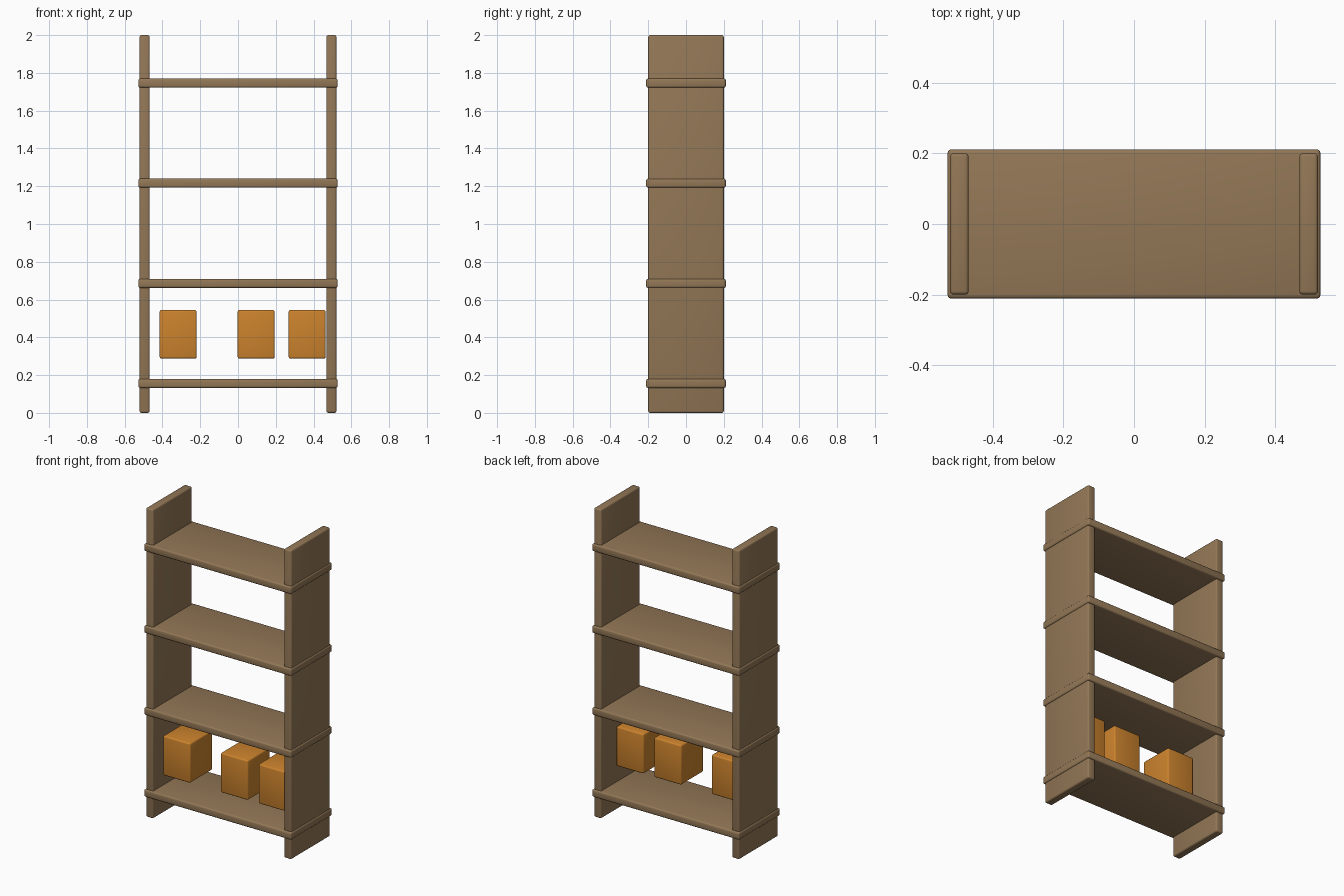
import bpy

if "Cube" in bpy.data.objects:
    bpy.data.objects.remove(bpy.data.objects["Cube"], do_unlink=True)


def material(name, rgb):
    m = bpy.data.materials.new(name)
    m.use_nodes = True
    m.diffuse_color = (*rgb, 1)
    m.node_tree.nodes["Principled BSDF"].inputs["Base Color"].default_value = (*rgb, 1)
    return m


def box(name, size, centre, mat, radius=0.01):
    """Box with softly rounded edges."""
    bpy.ops.mesh.primitive_cube_add(size=1, location=centre)
    ob = bpy.context.object
    ob.name = name
    ob.scale = size
    bpy.ops.object.transform_apply(location=False, rotation=False, scale=True)
    ob.data.materials.append(mat)
    bevel = ob.modifiers.new("Rounded edges", "BEVEL")
    bevel.width = radius
    bevel.segments = 3
    bpy.ops.object.modifier_apply(modifier=bevel.name)
    bpy.ops.object.shade_smooth_by_angle()
    return ob


wood = material("brown wood", (0.29, 0.185, 0.093))
orange = material("orange", (0.6, 0.225, 0.026))

# Upright side panels
for name, side in (("left_panel", 1), ("right_panel", -1)):
    box(name, (0.053, 0.4, 2), (side * 0.4945, 0, 1), wood)

# Evenly spaced shelves, slightly wider and deeper than the panels
for i in range(4):
    box(f"shelf_{i + 1}", (1.055, 0.422, 0.048), (0, 0, 0.156 + i * 0.53), wood)

# Storage boxes hovering above the lowest shelf
for i, x in enumerate((-0.317, 0.096, 0.366)):
    box(f"storage_box_{i + 1}", (0.196, 0.23, 0.257), (x, -0.062, 0.416), orange)
